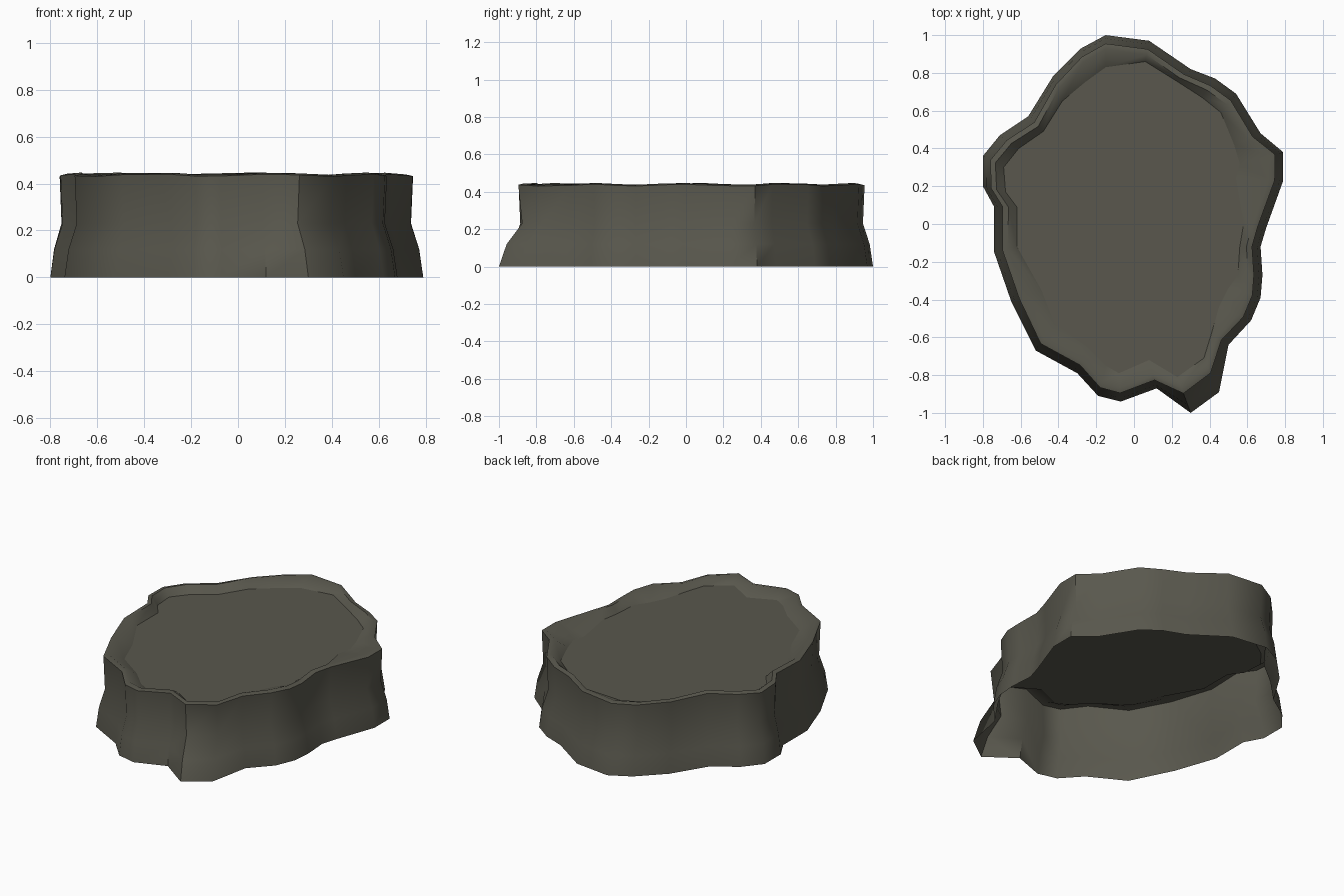
import bpy, bmesh, math
from mathutils import Vector

if "Cube" in bpy.data.objects:
    bpy.data.objects.remove(bpy.data.objects["Cube"])

# Irregular outlines, clockwise from the back: ground edge and basin floor edge
BASE = [(-.15, 1), (.08, .97), (.30, .82), (.43, .77), (.54, .69), (.67, .48), (.79, .38), (.79, .23),
        (.70, -.02), (.67, -.12), (.68, -.27), (.67, -.39), (.62, -.51), (.50, -.64), (.45, -.89),
        (.30, -1), (.12, -.87), (-.07, -.94), (-.19, -.91), (-.30, -.79), (-.52, -.67), (-.65, -.41),
        (-.74, -.15), (-.74, .09), (-.80, .20), (-.80, .36), (-.71, .47), (-.56, .57), (-.43, .78), (-.28, .93)]
FLOOR = [(-.15, .83), (.06, .86), (.22, .76), (.36, .67), (.46, .59), (.53, .42), (.56, .32), (.54, .24),
         (.58, 0), (.56, -.12), (.55, -.27), (.50, -.34), (.45, -.44), (.41, -.58), (.37, -.71),
         (.23, -.81), (.08, -.72), (-.08, -.79), (-.15, -.75), (-.25, -.65), (-.42, -.53), (-.49, -.35),
         (-.62, -.12), (-.62, .09), (-.68, .17), (-.69, .30), (-.61, .40), (-.48, .49), (-.38, .65), (-.26, .75)]
SPUR = {14: .11, 15: .11}      # the front spur flares out further at the ground
FLOOR_Z = .40
N = len(BASE)

stone = bpy.data.materials.new("dark olive stone")
stone.diffuse_color = (.100, .097, .075, 1)
stone.use_nodes = True
stone.node_tree.nodes["Principled BSDF"].inputs["Base Color"].default_value = stone.diffuse_color


def ring(scale, extra, z, wave=0):
    """Outline moved inward from the base towards the floor edge."""
    pts = []
    for i, (b, f) in enumerate(zip(BASE, FLOOR)):
        b, f = Vector(b), Vector(f)
        d = SPUR.get(i, .045) * scale + extra
        p = b + (f - b).normalized() * min(d, (f - b).length * .85)
        pts.append((p.x, p.y, z + wave * math.sin(i * 1.7)))
    return pts


def build(name, rings, cap=False):
    bm = bmesh.new()
    loops = [[bm.verts.new(p) for p in r] for r in rings]
    for a, b in zip(loops, loops[1:]):
        for i in range(N):
            j = (i + 1) % N
            bm.faces.new((a[j], a[i], b[i], b[j]))
    if cap:
        bm.faces.new(list(reversed(loops[-1])))
    me = bpy.data.meshes.new(name)
    bm.to_mesh(me)
    bm.free()
    ob = bpy.data.objects.new(name, me)
    bpy.context.collection.objects.link(ob)
    me.materials.append(stone)
    return ob


floor_edge = [(x, y, FLOOR_Z) for x, y in FLOOR]

# Flared outer wall, rounded rim and inner slope, open underneath
wall = build("basin_wall", [ring(0, 0, 0), ring(.4, 0, .12), ring(1.2, 0, .23), ring(1, 0, .435, .005),
                            ring(1, .03, .442, .005), floor_edge])
bpy.context.view_layer.objects.active = wall
wall.select_set(True)
bpy.ops.object.shade_smooth_by_angle(angle=math.radians(50))

# Flat basin floor
build("basin_floor", [floor_edge], cap=True)
